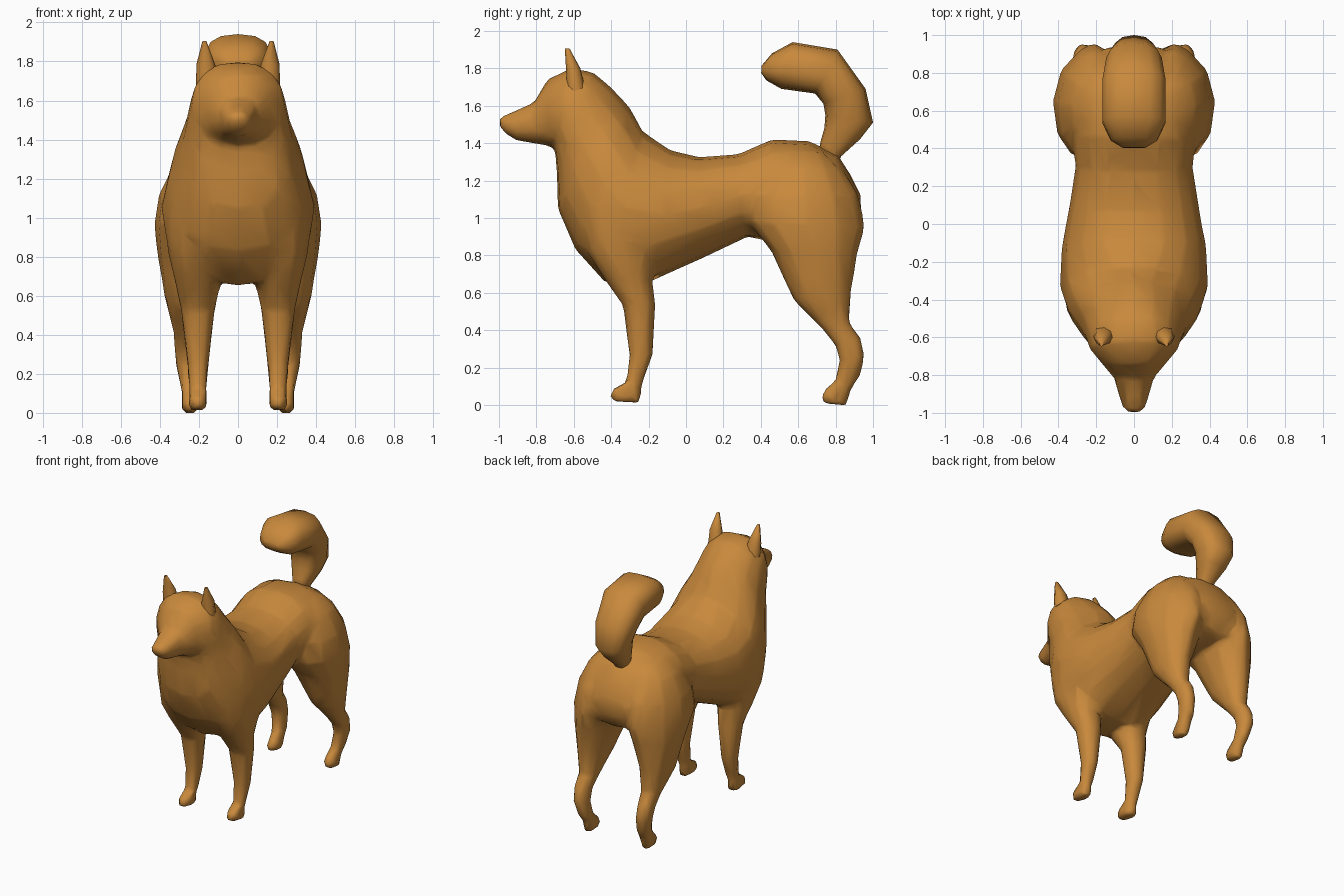
import bpy, bmesh, math

fur = bpy.data.materials.new("tan_fur")
fur.diffuse_color = (0.58, 0.25, 0.045, 1)


def soft(v, p):
    """Superellipse helper: p below 1 gives a boxier cross-section."""
    return math.copysign(abs(v) ** p, v)


def loft(name, rings, sides=(1,), segs=14, p=0.9):
    """Skin rings (y1, z1, y2, z2, centre_x, half_width[, power1, power2])."""
    bm = bmesh.new()
    for side in sides:
        loops = []
        for y1, z1, y2, z2, cx, w, *powers in rings:
            p1, p2 = powers if powers else (p, p)
            loop = []
            for i in range(segs):
                a = 2 * math.pi * i / segs
                q = p1 if math.cos(a) > 0 else p2
                c, s = soft(math.cos(a), p), soft(math.sin(a), q)
                loop.append(bm.verts.new((side * (cx + w * s),
                                          (y1 + y2) / 2 + c * (y1 - y2) / 2,
                                          (z1 + z2) / 2 + c * (z1 - z2) / 2)))
            loops.append(loop)
        for a, b in zip(loops, loops[1:]):
            for i in range(segs):
                j = (i + 1) % segs
                bm.faces.new((a[i], a[j], b[j], b[i]))
        bm.faces.new(loops[0])
        bm.faces.new(loops[-1])
    bmesh.ops.recalc_face_normals(bm, faces=bm.faces)
    mesh = bpy.data.meshes.new(name)
    bm.to_mesh(mesh)
    bm.free()
    mesh.materials.append(fur)
    ob = bpy.data.objects.new(name, mesh)
    bpy.context.collection.objects.link(ob)
    bpy.ops.object.select_all(action='DESELECT')
    ob.select_set(True)
    bpy.context.view_layer.objects.active = ob
    bpy.ops.object.shade_smooth_by_angle(angle=math.radians(70))
    return ob


# torso, neck, head and muzzle: back outline to belly outline, rump to nose
body = loft("body_head_and_legs", [
    (0.935, 1.12, 0.935, 0.98, 0, 0.14),
    (0.88, 1.23, 0.89, 0.89, 0, 0.225),
    (0.81, 1.34, 0.80, 0.86, 0, 0.28),
    (0.66, 1.41, 0.64, 0.85, 0, 0.325),
    (0.46, 1.42, 0.47, 0.87, 0, 0.33),
    (0.28, 1.34, 0.33, 0.90, 0, 0.31),
    (0.07, 1.325, 0.10, 0.79, 0, 0.345),
    (-0.08, 1.36, -0.19, 0.66, 0, 0.385),
    (-0.23, 1.46, -0.43, 0.652, 0, 0.392, 1.3, 0.85),
    (-0.30, 1.59, -0.59, 0.83, 0, 0.355, 1.4, 0.8),
    (-0.40, 1.70, -0.685, 1.05, 0, 0.285, 1.05, 0.85),
    (-0.50, 1.78, -0.69, 1.24, 0, 0.255),
    (-0.62, 1.80, -0.70, 1.37, 0, 0.235, 0.8, 0.9),
    (-0.74, 1.74, -0.75, 1.39, 0, 0.165),
    (-0.81, 1.62, -0.82, 1.40, 0, 0.105),
    (-0.92, 1.57, -0.91, 1.415, 0, 0.078),
    (-0.98, 1.545, -0.965, 1.45, 0, 0.06),
    (-1.004, 1.53, -0.99, 1.48, 0, 0.035)], segs=16)

# front legs with shoulder and paw
front_legs = loft("front_legs", [
    (-0.44, 1.20, -0.22, 1.20, 0.20, 0.10),
    (-0.57, 1.02, -0.13, 1.02, 0.205, 0.17),
    (-0.535, 0.83, -0.13, 0.83, 0.215, 0.145),
    (-0.435, 0.67, -0.18, 0.67, 0.205, 0.118),
    (-0.337, 0.53, -0.163, 0.54, 0.205, 0.089),
    (-0.304, 0.27, -0.176, 0.27, 0.205, 0.057),
    (-0.32, 0.12, -0.227, 0.13, 0.205, 0.047),
    (-0.395, 0.087, -0.238, 0.092, 0.205, 0.046),
    (-0.41, 0.05, -0.238, 0.05, 0.205, 0.05),
    (-0.398, 0.018, -0.24, 0.012, 0.208, 0.042)], (1, -1), 12)

# hind legs with thigh tapering rearwards, hock and paw
hind_legs = loft("hind_legs", [
    (0.50, 1.37, 0.76, 1.35, 0.13, 0.10),
    (0.42, 1.27, 0.84, 1.26, 0.17, 0.165, 0.9, 1.3),
    (0.34, 1.12, 0.925, 1.12, 0.205, 0.20, 0.85, 1.6),
    (0.33, 0.98, 0.96, 0.95, 0.215, 0.215, 0.85, 1.6),
    (0.45, 0.83, 0.92, 0.82, 0.24, 0.175, 0.85, 1.3),
    (0.573, 0.56, 0.886, 0.62, 0.265, 0.11, 0.9, 1.1),
    (0.733, 0.40, 0.874, 0.44, 0.265, 0.066),
    (0.796, 0.32, 0.934, 0.36, 0.268, 0.059),
    (0.82, 0.24, 0.957, 0.26, 0.265, 0.054),
    (0.797, 0.13, 0.93, 0.15, 0.25, 0.046),
    (0.75, 0.092, 0.888, 0.09, 0.243, 0.045),
    (0.72, 0.05, 0.874, 0.05, 0.242, 0.048),
    (0.733, 0.008, 0.86, -0.004, 0.247, 0.038)], (1, -1), 12)

# grow the legs seamlessly out of the body, then reduce to a low-poly skin
for ob in (body, front_legs, hind_legs):
    ob.select_set(True)
bpy.context.view_layer.objects.active = body
bpy.ops.object.join()
body.modifiers.clear()
skin = body.modifiers.new("one_skin", 'REMESH')
skin.mode = 'VOXEL'
skin.voxel_size = 0.015
skin.use_smooth_shade = True
relax = body.modifiers.new("relax", 'SMOOTH')
relax.factor = 0.5
relax.iterations = 9
low = body.modifiers.new("fewer_faces", 'DECIMATE')
low.ratio = 0.035
low.use_symmetry = True
low.symmetry_axis = 'X'

# curled tail: inner curve to outer curve
loft("tail", [
    (0.71, 1.36, 0.80, 1.26, 0, 0.05),
    (0.72, 1.41, 0.83, 1.33, 0, 0.065),
    (0.74, 1.48, 0.93, 1.42, 0, 0.10),
    (0.745, 1.55, 1.00, 1.51, 0, 0.12),
    (0.735, 1.61, 0.96, 1.69, 0, 0.15),
    (0.69, 1.665, 0.81, 1.90, 0, 0.17),
    (0.51, 1.69, 0.57, 1.94, 0, 0.17),
    (0.43, 1.735, 0.46, 1.88, 0, 0.125),
    (0.402, 1.775, 0.405, 1.815, 0, 0.06)], p=0.8)

# pointed ears
loft("ears", [
    (-0.64, 1.66, -0.54, 1.70, 0.155, 0.06),
    (-0.64, 1.77, -0.565, 1.80, 0.165, 0.048),
    (-0.648, 1.905, -0.622, 1.905, 0.172, 0.01)], (1, -1), 8)
